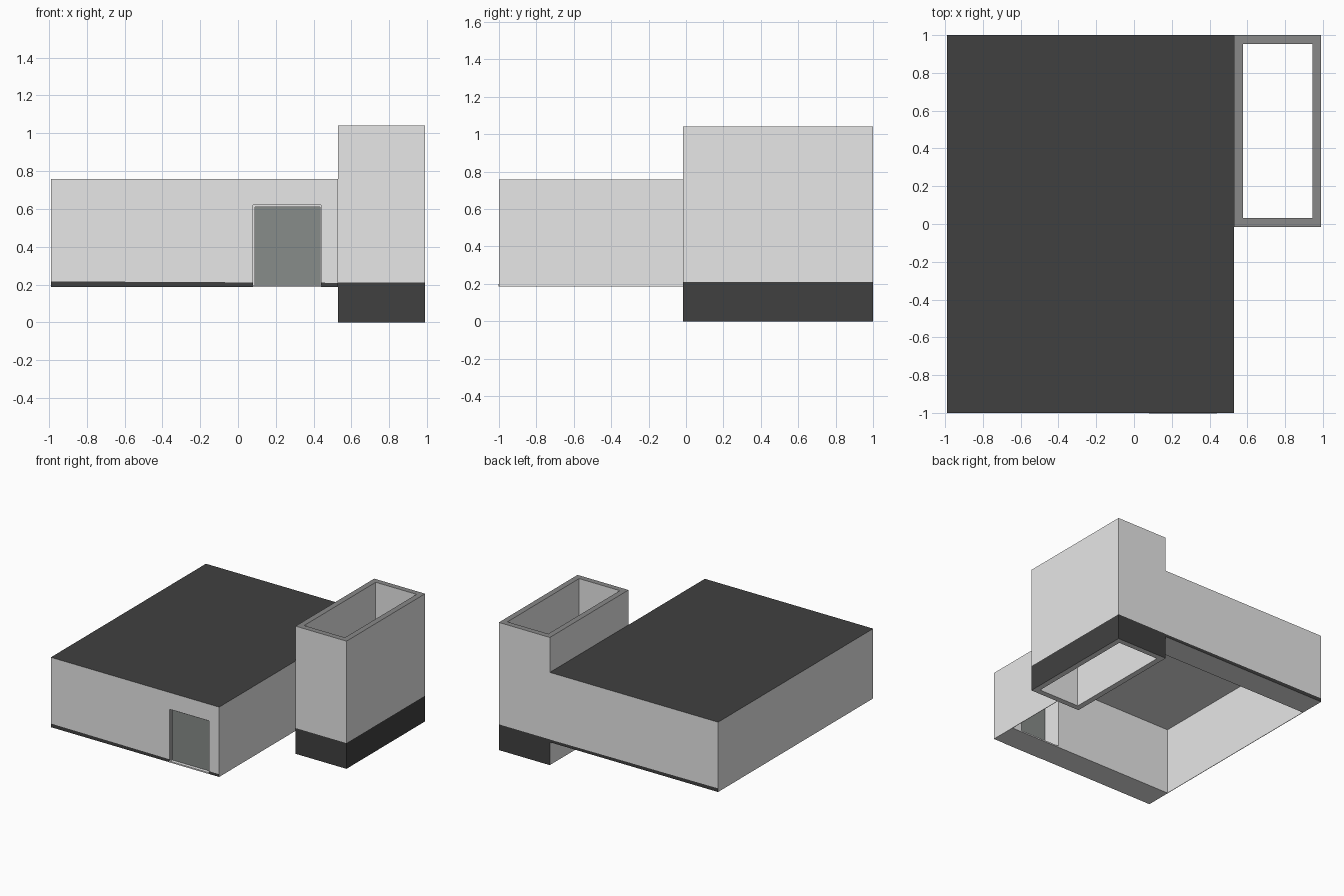
import bpy, bmesh
from mathutils import Vector

if "Cube" in bpy.data.objects:
    bpy.data.objects.remove(bpy.data.objects["Cube"])


def material(name, rgb):
    m = bpy.data.materials.new(name)
    m.diffuse_color = (*rgb, 1)
    m.use_nodes = True
    m.node_tree.nodes["Principled BSDF"].inputs["Base Color"].default_value = m.diffuse_color
    return m


LIGHT, DARK, GREY, DOOR = range(4)
MATS = [material("light_wall", (0.8, 0.8, 0.8)),
        material("dark_roof_and_base", (0.051, 0.051, 0.051)),
        material("grey_edge", (0.25, 0.25, 0.25)),
        material("door_grey", (0.242, 0.262, 0.252))]


def box(name, lo, hi, mat=LIGHT):
    """Axis-aligned box between two corners."""
    bm = bmesh.new()
    bmesh.ops.create_cube(bm, size=1)
    for v in bm.verts:
        v.co = Vector([lo[i] if v.co[i] < 0 else hi[i] for i in range(3)])
    me = bpy.data.meshes.new(name)
    bm.to_mesh(me)
    bm.free()
    for m in MATS:
        me.materials.append(m)
    for p in me.polygons:
        p.material_index = mat
    ob = bpy.data.objects.new(name, me)
    bpy.context.collection.objects.link(ob)
    return ob


def cut(ob, lo, hi):
    """Subtract a box and bake the result."""
    cutter = box("cutter", lo, hi)
    mod = ob.modifiers.new("cut", 'BOOLEAN')
    mod.operation, mod.solver, mod.object = 'DIFFERENCE', 'EXACT', cutter
    dg = bpy.context.evaluated_depsgraph_get()
    me = bpy.data.meshes.new_from_object(ob.evaluated_get(dg))
    ob.modifiers.clear()
    ob.data = me
    bpy.data.objects.remove(cutter)


def paint(ob, plane_co, plane_no, rule):
    """Split faces along a plane, then colour each face by centre and normal."""
    bm = bmesh.new()
    bm.from_mesh(ob.data)
    bmesh.ops.bisect_plane(bm, geom=bm.verts[:] + bm.edges[:] + bm.faces[:],
                           plane_co=plane_co, plane_no=plane_no, dist=1e-5)
    bm.normal_update()
    for f in bm.faces:
        f.material_index = rule(f.calc_center_median(), f.normal)
    bm.to_mesh(ob.data)
    bm.free()


# Main hall: hollow, open below, thick front and back walls, thin sides
X0, X1, Z0, Z1 = -0.99, 0.53, 0.187, 0.757
hall = box("main_hall", (X0, -1, Z0), (X1, 1, Z1))
cut(hall, (X0 + 0.004, -0.785, 0), (X1 - 0.004, 0.79, 0.733))
cut(hall, (0.08, -1.1, 0.198), (0.44, -0.7, 0.62))


def hall_rule(c, n):
    if n.z > 0.9:
        return DARK if c.z > 0.7 else LIGHT
    # slightly tapering dark skirting on front and back
    return DARK if abs(c.y) > 0.99 and c.z < 0.206 - 0.005 * (X1 - c.x) else LIGHT


paint(hall, (X1, 0, 0.209), (0.005, 0, 1), hall_rule)

# Tower: open shaft with a dark base on its three outward sides
T = 0.046
tower = box("tower", (X1, -0.015, 0), (0.99, 1, 1.042))
cut(tower, (X1 + T, -0.015 + T, -0.1), (0.99 - T, 1 - T, 1.2))


def tower_rule(c, n):
    if abs(n.z) > 0.9:
        return GREY if n.z > 0 else LIGHT
    outward = c.x > 0.98 or c.y > 0.99 or c.y < -0.01
    return DARK if outward and c.z < 0.21 else LIGHT


paint(tower, (0, 0, 0.21), (0, 0, 1), tower_rule)

# Recessed door panel with a slim light trim and threshold
box("door_panel", (0.08, -0.975, 0.198), (0.44, -0.94, 0.62), DOOR)
box("door_trim_left", (0.08, -0.985, 0.198), (0.09, -0.975, 0.62))
box("door_trim_right", (0.434, -0.985, 0.198), (0.44, -0.975, 0.62))
box("door_trim_top", (0.09, -0.985, 0.61), (0.434, -0.975, 0.62))
box("door_threshold", (0.08, -1.0, 0.187), (0.44, -0.995, 0.198)).location.y = -0.002
